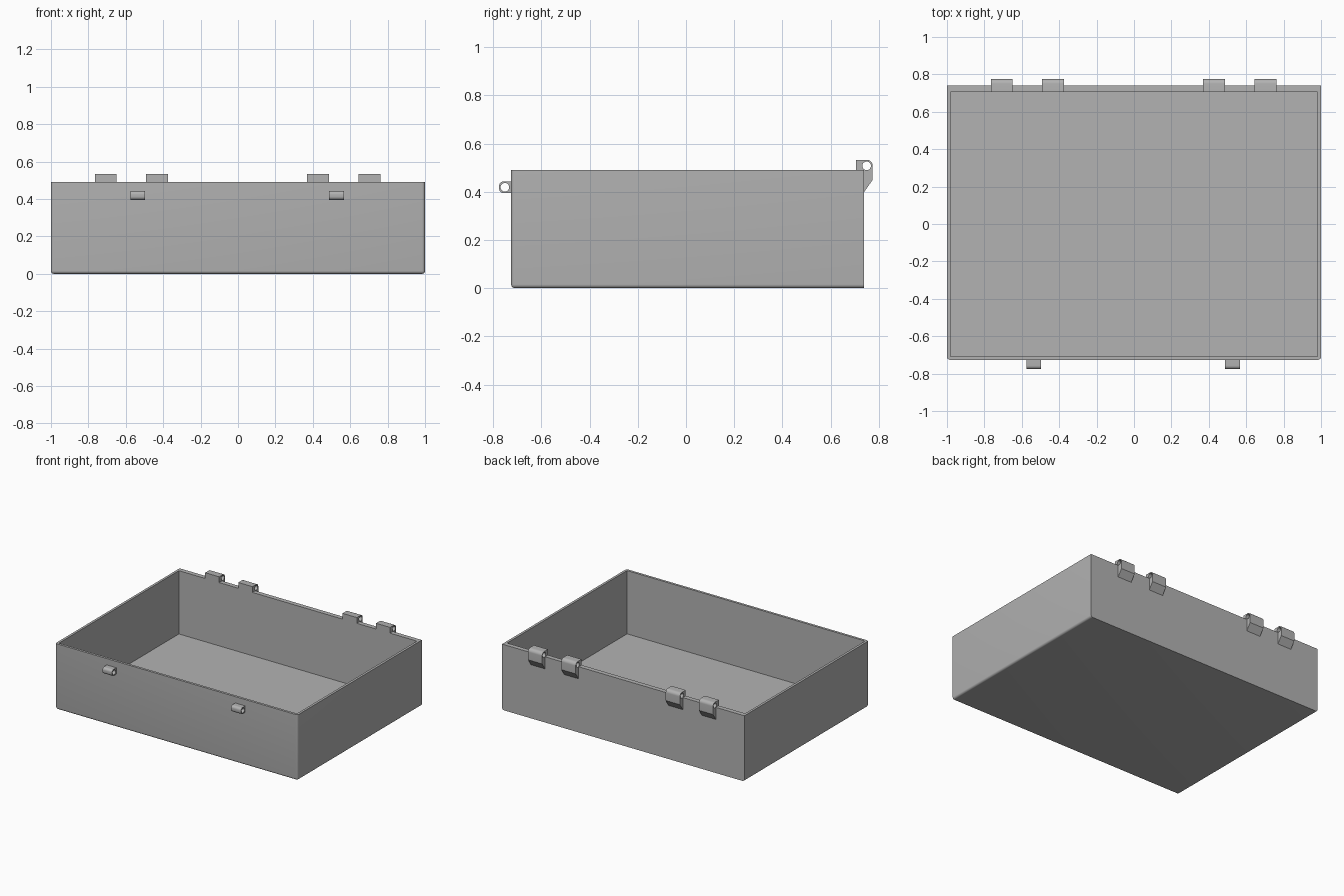
import bpy, bmesh
from math import sin, cos, radians
from mathutils import Matrix, Vector

default = bpy.data.objects.get("Cube")
if default:
    bpy.data.objects.remove(default, do_unlink=True)

grey = bpy.data.materials.new("plain grey")
grey.use_nodes = True
colour = (0.45, 0.45, 0.45, 1)
grey.diffuse_color = colour
grey.node_tree.nodes["Principled BSDF"].inputs["Base Color"].default_value = colour

BACK, FRONT, TOP = 0.74, -0.726, 0.49


def link(name, mesh):
    ob = bpy.data.objects.new(name, mesh)
    bpy.context.collection.objects.link(ob)
    mesh.materials.clear()
    mesh.materials.append(grey)
    return ob


def smooth(ob):
    bpy.ops.object.select_all(action='DESELECT')
    ob.select_set(True)
    bpy.context.view_layer.objects.active = ob
    bpy.ops.object.shade_smooth_by_angle(angle=radians(30))


def block(bm, low, high):
    low, high = Vector(low), Vector(high)
    mat = Matrix.Translation((low + high) / 2) @ Matrix.Diagonal((*(high - low), 1))
    bmesh.ops.create_cube(bm, size=1, matrix=mat)


def to_mesh(ob, name):
    dg = bpy.context.evaluated_depsgraph_get()
    return bpy.data.meshes.new_from_object(ob.evaluated_get(dg)) 


def arc(cy, cz, r, start, end, n=8):
    angles = [radians(start + (end - start) * i / n) for i in range(n + 1)]
    return [(cy + r * cos(a), cz + r * sin(a)) for a in angles]


# Outer tray body, rounded on every lower and front edge but the back
bm = bmesh.new()
block(bm, (-1, FRONT, 0), (1, BACK, TOP))


def rounded(edge):
    a, b = (v.co for v in edge.verts)
    mid = (a + b) / 2
    front_upright = abs(a.z - b.z) > 0.1 and mid.y < 0
    bottom = max(a.z, b.z) < 0.01 and mid.y < BACK - 0.01
    return front_upright or bottom


bmesh.ops.bevel(bm, geom=[e for e in bm.edges if rounded(e)], offset=0.016,
                offset_type='OFFSET', segments=5, profile=0.5, affect='EDGES')
mesh = bpy.data.meshes.new("tray_body")
bm.to_mesh(mesh)
bm.free()
tray = link("tray_body", mesh)

# Hollow interior
bm = bmesh.new()
block(bm, (-0.982, -0.708, 0.018), (0.982, 0.706, 0.7))
mesh = bpy.data.meshes.new("cavity_cutter")
bm.to_mesh(mesh)
bm.free()
cutter = link("cavity_cutter", mesh)
cutter.hide_render = True
cut = tray.modifiers.new("hollow", 'BOOLEAN')
cut.operation, cut.object, cut.solver = 'DIFFERENCE', cutter, 'EXACT'
hollow = to_mesh(tray, "tray_body")
tray.modifiers.clear()
tray.data = hollow
bpy.data.objects.remove(cutter, do_unlink=True)
smooth(tray)


def pierced_prism(name, outline, hole, x0, x1):
    """Side profile with a pin hole, extruded across x."""
    curve = bpy.data.curves.new(name, 'CURVE')
    curve.dimensions, curve.fill_mode = '2D', 'BOTH'
    curve.extrude = (x1 - x0) / 2
    for loop in (outline, hole):
        spline = curve.splines.new('POLY')
        spline.points.add(len(loop) - 1)
        for p, (y, z) in zip(spline.points, loop):
            p.co = (y, z, 0, 1)
        spline.use_cyclic_u = True
    helper = bpy.data.objects.new(name + "_helper", curve)
    bpy.context.collection.objects.link(helper)
    mesh = to_mesh(helper, name)
    bpy.data.objects.remove(helper, do_unlink=True)
    # profile axes become y and z, the extrusion becomes x
    mesh.transform(Matrix(((0, 0, 1, (x0 + x1) / 2), (1, 0, 0, 0),
                           (0, 1, 0, 0), (0, 0, 0, 1))))
    bm = bmesh.new()
    bm.from_mesh(mesh)
    bmesh.ops.remove_doubles(bm, verts=bm.verts, dist=0.0001)
    bmesh.ops.recalc_face_normals(bm, faces=bm.faces)
    bm.to_mesh(mesh)
    bm.free()
    smooth(link(name, mesh))


# Hinge knuckles on the back rim
py, pz, pr = 0.75, 0.508, 0.025
knuckle = [(0.706, TOP - 0.01), (BACK - 0.01, TOP - 0.01), (BACK - 0.01, 0.4), (BACK, 0.4),
           (py + pr, 0.45)] + arc(py, pz, pr, 0, 90) + [(0.706, pz + pr)]
pin_hole = arc(py, pz, 0.018, 0, 345, 23)
for side, pairs in (("right", ((-0.765, -0.65), (-0.492, -0.375))),
                    ("left", ((0.368, 0.486), (0.645, 0.761)))):
    for i, (x0, x1) in enumerate(pairs, 1):
        pierced_prism(f"hinge_knuckle_{side}_{i}", knuckle, pin_hole, x0, x1)

# Latch loops on the front wall
ly, lz, half, r = -0.752, 0.419, 0.024, 0.019
loop = ([(FRONT + 0.005, lz + half)] + arc(ly - half + r, lz + half - r, r, 90, 180)
        + arc(ly - half + r, lz - half + r, r, 180, 270) + [(FRONT + 0.005, lz - half)])
latch_hole = arc(ly, lz, 0.018, 0, 345, 23)
for side, x0, x1 in (("right", -0.575, -0.496), ("left", 0.486, 0.568)):
    pierced_prism(f"latch_loop_{side}", loop, latch_hole, x0, x1)
